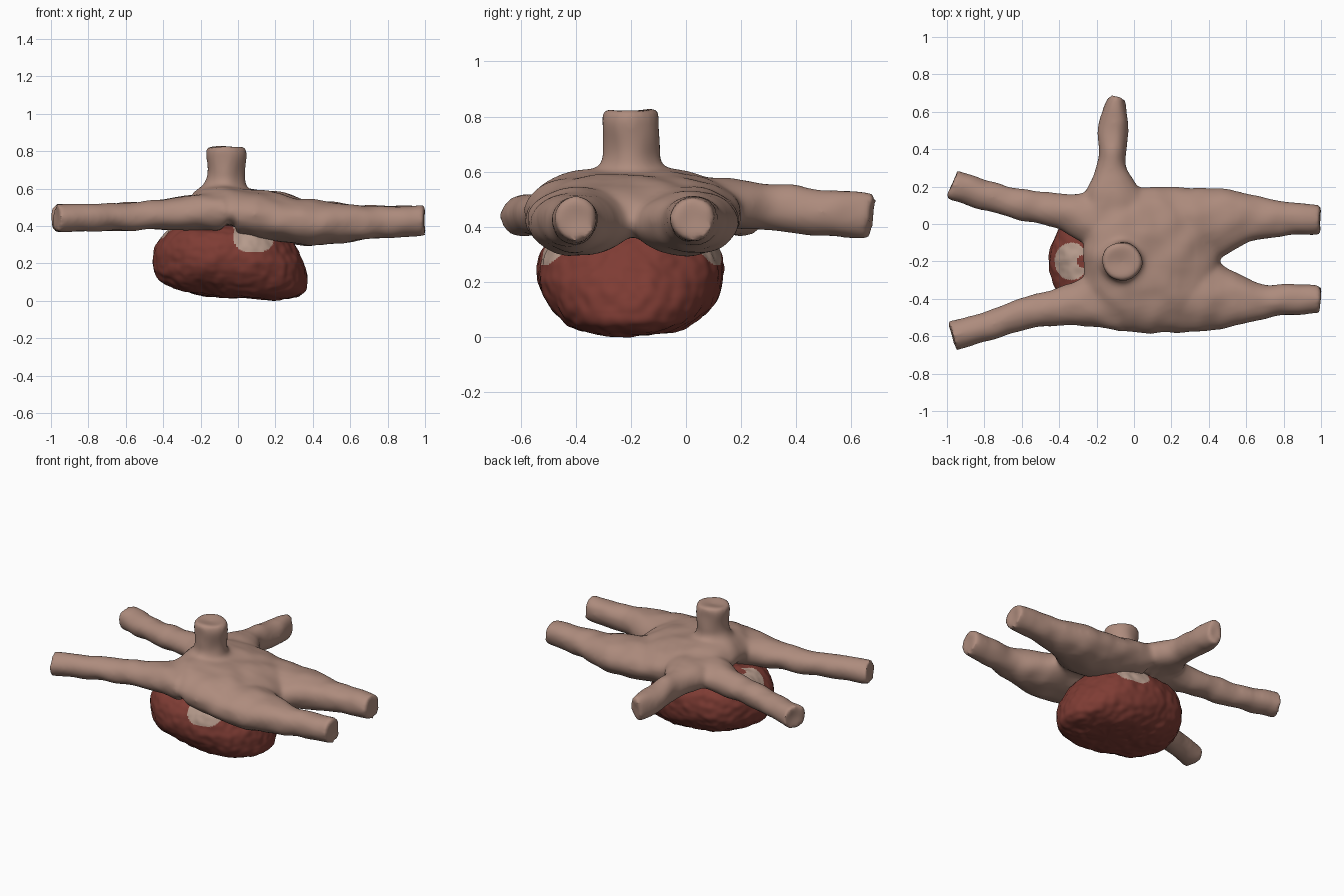
import bpy, bmesh, math
from mathutils import Vector, noise

if "Cube" in bpy.data.objects:
    bpy.data.objects.remove(bpy.data.objects["Cube"])


def material(name, rgb):
    m = bpy.data.materials.new(name)
    m.diffuse_color = (*rgb, 1)
    m.use_nodes = True
    m.node_tree.nodes["Principled BSDF"].inputs["Base Color"].default_value = m.diffuse_color
    return m


PINK = material("vessel pink", (0.42, 0.26, 0.205))
RED = material("muscle red", (0.21, 0.045, 0.034))
PALE = material("pale valve", (0.47, 0.33, 0.265))


def spline(keys, steps):
    """Catmull-Rom interpolation of equal-length tuples."""
    out = []
    for i in range(len(keys) - 1):
        p0, p1 = keys[max(i - 1, 0)], keys[i]
        p2, p3 = keys[i + 1], keys[min(i + 2, len(keys) - 1)]
        for s in range(steps):
            t = s / steps
            out.append(tuple(
                0.5 * (2 * b + (c - a) * t + (2 * a - 5 * b + 4 * c - d) * t * t
                       + (3 * b - a - 3 * c + d) * t ** 3)
                for a, b, c, d in zip(p0, p1, p2, p3)))
    out.append(tuple(keys[-1]))
    return out


def loft(bm, rings, cap_in=0.0):
    """Skin a list of point rings and close both ends with fans."""
    vr = [[bm.verts.new(p) for p in r] for r in rings]
    n = len(vr[0])
    for a, b in zip(vr, vr[1:]):
        for i in range(n):
            j = (i + 1) % n
            bm.faces.new((a[i], a[j], b[j], b[i]))
    for ring, nxt, flip in ((vr[0], vr[1], True), (vr[-1], vr[-2], False)):
        c = sum((v.co for v in ring), Vector()) / n
        d = sum((v.co for v in nxt), Vector()) / n - c
        mid = bm.verts.new(c + d.normalized() * cap_in)
        for i in range(n):
            j = (i + 1) % n
            f = (ring[j], ring[i], mid) if flip else (ring[i], ring[j], mid)
            bm.faces.new(f)


def stack(bm, keys, steps, n, power, tilt):
    """Horizontal superellipse rings (z, xmin, xmax, half depth) about y = -0.2."""
    rings = []
    for z, x0, x1, ry in spline(keys, steps):
        ring = []
        for i in range(n):
            a = 2 * math.pi * i / n
            c, s = math.cos(a), math.sin(a)
            x = (x0 + x1) / 2 + (x1 - x0) / 2 * math.copysign(abs(c) ** (2 / power), c)
            y = -0.2 + ry * math.copysign(abs(s) ** (2 / power), s)
            ring.append(Vector((x, y, z + tilt(x, z))))
        rings.append(ring)
    loft(bm, rings)


def tube(bm, keys):
    """Tube along (x, y, z, side radius, vertical radius)."""
    pts = spline(keys, 6)
    rings = []
    for i, p in enumerate(pts):
        a, b = pts[max(i - 1, 0)], pts[min(i + 1, len(pts) - 1)]
        t = (Vector(b[:3]) - Vector(a[:3])).normalized()
        ref = Vector((0, 0, 1)) if abs(t.z) < 0.8 else Vector((0, 1, 0))
        u = t.cross(ref).normalized()
        v = u.cross(t)
        rings.append([Vector(p[:3]) + u * p[3] * math.cos(k * math.pi / 12)
                      + v * p[4] * math.sin(k * math.pi / 12) for k in range(24)])
    loft(bm, rings, 0.01)


def finish(bm, name, mats):
    bmesh.ops.recalc_face_normals(bm, faces=bm.faces)
    me = bpy.data.meshes.new(name)
    bm.to_mesh(me)
    bm.free()
    for m in mats:
        me.materials.append(m)
    ob = bpy.data.objects.new(name, me)
    bpy.context.collection.objects.link(ob)
    return ob


def roughen(me, amount, scale):
    normals = [v.normal.copy() for v in me.vertices]
    for v, nrm in zip(me.vertices, normals):
        v.co += nrm * amount * noise.noise(v.co * scale)


# Upper chamber with its vessels, fused into one smooth skin
bm = bmesh.new()
stack(bm, [(.385, -.1, .3, .2), (.4, -.2, .4, .32), (.45, -.27, .455, .385),
           (.52, -.25, .43, .355), (.57, -.2, .34, .27), (.595, -.14, .2, .15)],
      4, 48, 2.5, lambda x, z: -0.1 * (x - 0.1))
# left pair
tube(bm, [(-.975, -.6, .443, .083, .078), (-.8, -.55, .445, .08, .075),
          (-.6, -.485, .45, .083, .075), (-.35, -.435, .465, .11, .085),
          (-.1, -.39, .48, .19, .11)])
tube(bm, [(-.975, .215, .443, .083, .078), (-.8, .155, .445, .08, .075),
          (-.6, .105, .45, .083, .075), (-.35, .06, .465, .105, .085),
          (-.1, .0, .48, .19, .11)])
# right pair
tube(bm, [(1, -.405, .43, .078, .08), (.8, -.405, .425, .085, .085),
          (.65, -.415, .418, .105, .095), (.5, -.4, .415, .16, .112),
          (.35, -.385, .42, .195, .122), (0, -.38, .46, .2, .115)])
tube(bm, [(1, .025, .43, .078, .08), (.8, .03, .425, .095, .085),
          (.65, .03, .418, .12, .095), (.5, .02, .415, .17, .112),
          (.35, 0, .42, .195, .122), (0, 0, .46, .2, .115)])
# rear vessel, pinched at its end
tube(bm, [(-.09, .675, .435, .045, .085), (-.105, .6, .445, .072, .084),
          (-.11, .48, .455, .084, .084), (-.12, .34, .47, .074, .085),
          (-.12, .22, .48, .12, .09), (-.1, .05, .48, .22, .1)])
# top stump, flared at base
tube(bm, [(-.065, -.2, .828, .1, .096), (-.065, -.2, .79, .108, .104),
          (-.065, -.2, .7, .1, .1), (-.067, -.2, .63, .108, .11),
          (-.07, -.2, .57, .14, .17), (-.07, -.2, .5, .15, .2)])
upper = finish(bm, "upper_chamber_and_vessels", [PINK])
rm = upper.modifiers.new("fuse", 'REMESH')
rm.mode, rm.voxel_size = 'VOXEL', 0.013
sm = upper.modifiers.new("soften", 'SMOOTH')
sm.factor, sm.iterations = 0.5, 12
bpy.context.view_layer.objects.active = upper
upper.select_set(True)
for mod in ("fuse", "soften"):
    bpy.ops.object.modifier_apply(modifier=mod)
roughen(upper.data, 0.01, 9)
for p in upper.data.polygons:
    p.use_smooth = True

# Lower muscle mass
bm = bmesh.new()
stack(bm, [(.003, -.1, .2, .07), (.007, -.24, .26, .14), (.025, -.34, .33, .2),
           (.06, -.4, .365, .255), (.12, -.44, .365, .31), (.2, -.45, .345, .337),
           (.29, -.435, .305, .328), (.36, -.39, .265, .29), (.4, -.32, .22, .2),
           (.412, -.2, .1, .1)],
      14, 256, 2.2, lambda x, z: 0.07 * (0.2 - x) * (1 - z / 0.4) if x < .2 else 0)
lower = finish(bm, "lower_muscle", [RED, PALE])
roughen(lower.data, 0.012, 7)
roughen(lower.data, 0.006, 22)
# Pale openings on the front, back and upper left
for p in lower.data.polygons:
    c = p.center
    side = (abs((c.x - .085) / .108) ** 3 + abs((c.z - .36) / .1) ** 3 < 1
            and abs(c.y + .2) > .15)
    left = (((c.x + .335) / .09) ** 2 + ((c.y + .2) / .1) ** 2 < 1 and c.z > .25
            and (c.x + .27) ** 2 + (c.y + .2) ** 2 > .0012)
    p.material_index = 1 if side or left else 0
    p.use_smooth = True
